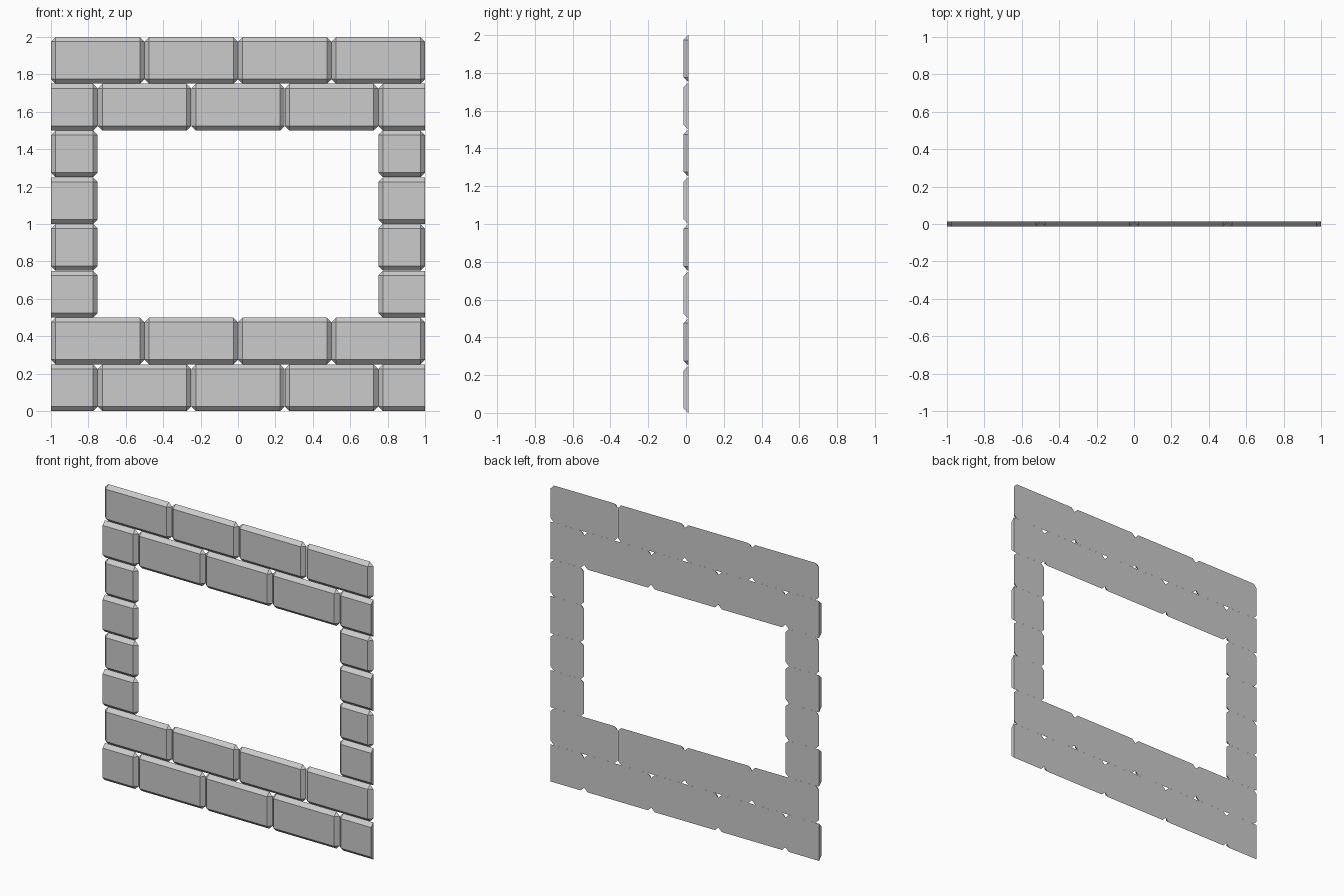
import bpy, bmesh
from mathutils import Vector

if "Cube" in bpy.data.objects:
    bpy.data.objects.remove(bpy.data.objects["Cube"])

B = 0.025          # chamfer width
FRONT, BACK = -0.0125, 0.0124
H = 0.25           # course height


def cut(bm, co, no):
    """Slice away everything on the normal side and cap the opening."""
    geom = bm.verts[:] + bm.edges[:] + bm.faces[:]
    res = bmesh.ops.bisect_plane(bm, geom=geom, dist=1e-6, plane_co=co,
                                 plane_no=no, clear_outer=True)
    edges = [e for e in res['geom_cut'] if isinstance(e, bmesh.types.BMEdge)]
    bmesh.ops.contextual_create(bm, geom=edges)


def brick(name, x0, x1, z0):
    bm = bmesh.new()
    bmesh.ops.create_cube(bm, size=1)
    depth = 0.2
    for v in bm.verts:
        v.co = Vector((x0 + (v.co.x + 0.5) * (x1 - x0),
                       FRONT + (v.co.y + 0.5) * depth,
                       z0 + (v.co.z + 0.5) * H))
    bmesh.ops.bevel(bm, geom=bm.edges[:], offset=B, offset_type='OFFSET',
                    segments=1, affect='EDGES', profile=0.5)
    # flat back, and flat ends where a brick is cut at the wall edge
    cut(bm, (0, BACK, 0), (0, 1, 0))
    if x0 < -1.01:
        cut(bm, (-1, 0, 0), (-1, 0, 0))
    if x1 > 1.01:
        cut(bm, (1, 0, 0), (1, 0, 0))
    bmesh.ops.recalc_face_normals(bm, faces=bm.faces[:])
    me = bpy.data.meshes.new(name)
    bm.to_mesh(me)
    bm.free()
    bpy.context.collection.objects.link(bpy.data.objects.new(name, me))


for row in range(8):
    z = row * H
    even = row % 2 == 0
    if 2 <= row <= 5:
        # jambs beside the window opening
        outer = 1.25 if even else 1.0
        spans = [(-outer, -0.75), (0.75, outer)]
    elif even:
        # offset course, end bricks halved
        spans = [(-1.25 + 0.5 * i, -0.75 + 0.5 * i) for i in range(5)]
    else:
        # course of whole bricks
        spans = [(-1 + 0.5 * i, -0.5 + 0.5 * i) for i in range(4)]
    for i, (a, b) in enumerate(spans):
        brick(f"brick_row{row + 1}_{i + 1}", a, b, z)
